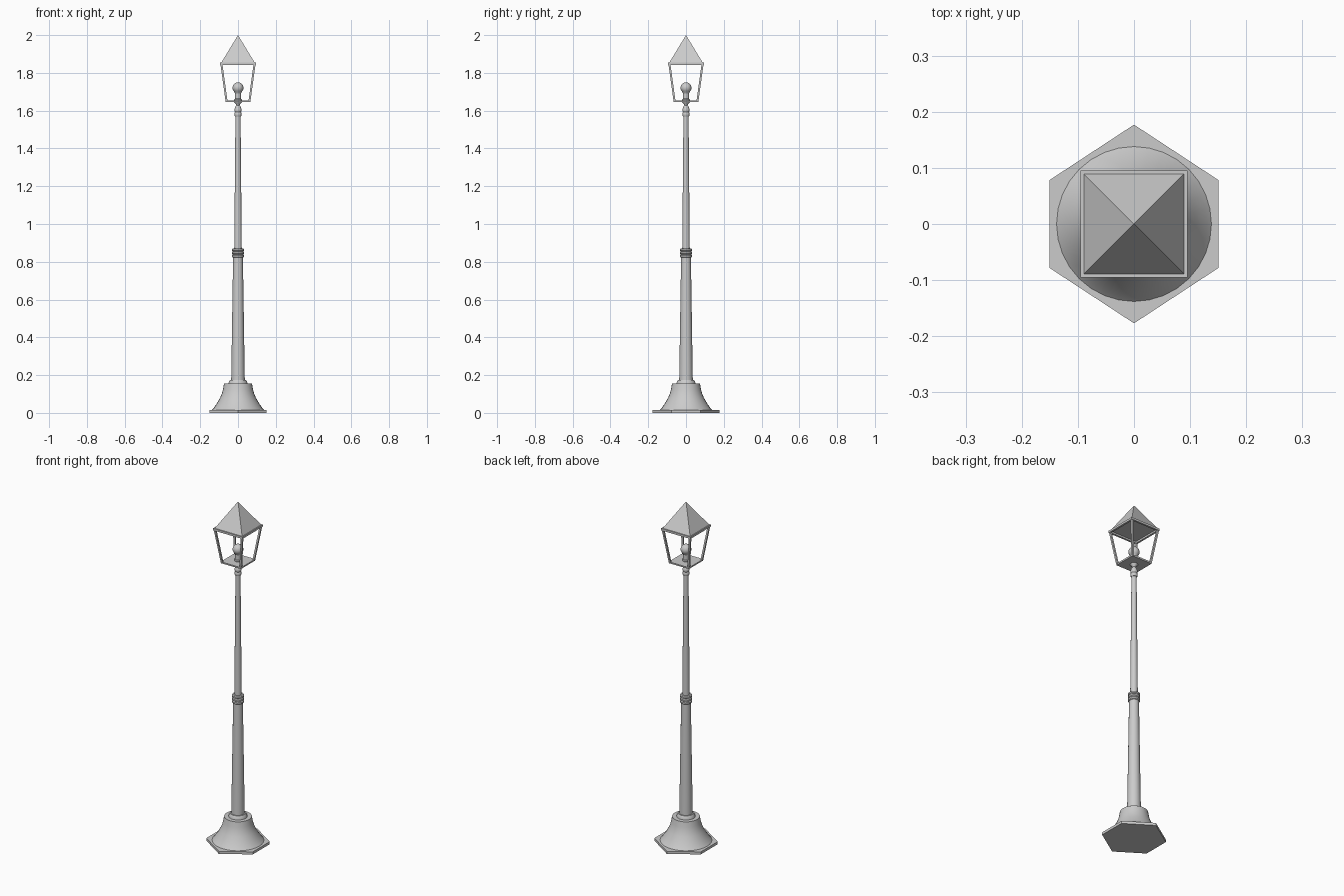
import bpy, bmesh, math
from mathutils import Vector

if "Cube" in bpy.data.objects:
    bpy.data.objects.remove(bpy.data.objects["Cube"])


def make(name, verts, faces, smooth=False):
    me = bpy.data.meshes.new(name)
    me.from_pydata(verts, [], faces)
    bm = bmesh.new()
    bm.from_mesh(me)
    bmesh.ops.recalc_face_normals(bm, faces=bm.faces)
    bm.to_mesh(me)
    bm.free()
    ob = bpy.data.objects.new(name, me)
    bpy.context.collection.objects.link(ob)
    if smooth:
        bpy.ops.object.select_all(action='DESELECT')
        ob.select_set(True)
        bpy.context.view_layer.objects.active = ob
        bpy.ops.object.shade_smooth_by_angle(angle=math.radians(35))
    return ob


def loft(name, rings, smooth=False):
    """Skin equal-length rings of points and cap both ends."""
    n = len(rings[0])
    faces = [(i * n + j, i * n + (j + 1) % n, (i + 1) * n + (j + 1) % n, (i + 1) * n + j)
             for i in range(len(rings) - 1) for j in range(n)]
    last = (len(rings) - 1) * n
    faces += [tuple(reversed(range(n))), tuple(range(last, last + n))]
    return make(name, [p for r in rings for p in r], faces, smooth)


def lathe(name, profile, n=24):
    return loft(name, [[(r * math.cos(math.tau * k / n), r * math.sin(math.tau * k / n), z)
                        for k in range(n)] for r, z in profile], True)


def square(h, z):
    return [(-h, -h, z), (h, -h, z), (h, h, z), (-h, h, z)]


def frame(name, h, w, z0, z1):
    """Square picture-frame rim."""
    rings = [square(h, z0), square(h, z1), square(h - w, z1), square(h - w, z0)]
    faces = [(i * 4 + j, i * 4 + (j + 1) % 4, (i + 1) % 4 * 4 + (j + 1) % 4, (i + 1) % 4 * 4 + j)
             for i in range(4) for j in range(4)]
    return make(name, [p for r in rings for p in r], faces)


# Hexagonal foot plate
hexagon = [(0, .177), (-.151, .078), (-.151, -.078), (0, -.177), (.151, -.078), (.151, .078)]
loft("base_plate", [[(x, y, z) for x, y in hexagon] for z in (0, .015)])

# Flared bell base with its collar
lathe("bell_base", [(.138, .015), (.13, .024), (.112, .05), (.096, .078), (.086, .1),
                    (.079, .125), (.074, .155), (.05, .155), (.048, .165), (.042, .175),
                    (.03, .175)], 32)

# Tapered post in two lengths
lathe("lower_post", [(.036, .17), (.026, .825)])
lathe("upper_post", [(.02, .86), (.0135, 1.575)])


# Three stacked rings at the middle joint, and two under the lantern
def bead(name, z, h, r):
    lathe(name, [(r * .85, z), (r, z + h * .25), (r, z + h * .75), (r * .85, z + h)])


for i in range(3):
    bead(f"middle_ring_{i + 1}", .822 + i * .0165, .0165, .032)
for i in range(2):
    bead(f"top_ring_{i + 1}", 1.57 + i * .022, .022, .0185)
lathe("lantern_neck", [(.016, 1.612), (.015, 1.62), (.009, 1.628), (.011, 1.635),
                       (.02, 1.643), (.022, 1.65)])

# Lantern floor, top rim and roof
Z0, Z1, H0, H1 = 1.646, 1.852, .066, .093
loft("lantern_floor", [square(H0 - .001, Z0), square(H0, Z0 + .009)])
frame("lantern_top_rim", .095, .011, 1.842, 1.854)
make("roof", square(.09, 1.852) + [(0, 0, 2)],
     [(0, 1, 4), (1, 2, 4), (2, 3, 4), (3, 0, 4), (3, 2, 1, 0)])

# Four leaning corner bars
W = .0105
for sx, sy, tag in ((-1, -1, "front_left"), (1, -1, "front_right"),
                    (1, 1, "back_right"), (-1, 1, "back_left")):
    def corner(h, z):
        return [(sx * a, sy * b, z) for a, b in ((h, h), (h - W, h), (h - W, h - W), (h, h - W))]
    loft("corner_bar_" + tag, [corner(H0, Z0 + .005), corner(H1, Z1 - .005)])

# Bulb and socket
lathe("bulb_socket", [(.02, 1.65), (.02, 1.66), (.016, 1.664), (.016, 1.695)])
arc = [(.029 * math.sin(a), 1.721 - .029 * math.cos(a))
       for a in [math.radians(45 + 13.4 * i) for i in range(11)]]
lathe("bulb", [(.015, 1.69)] + arc)
